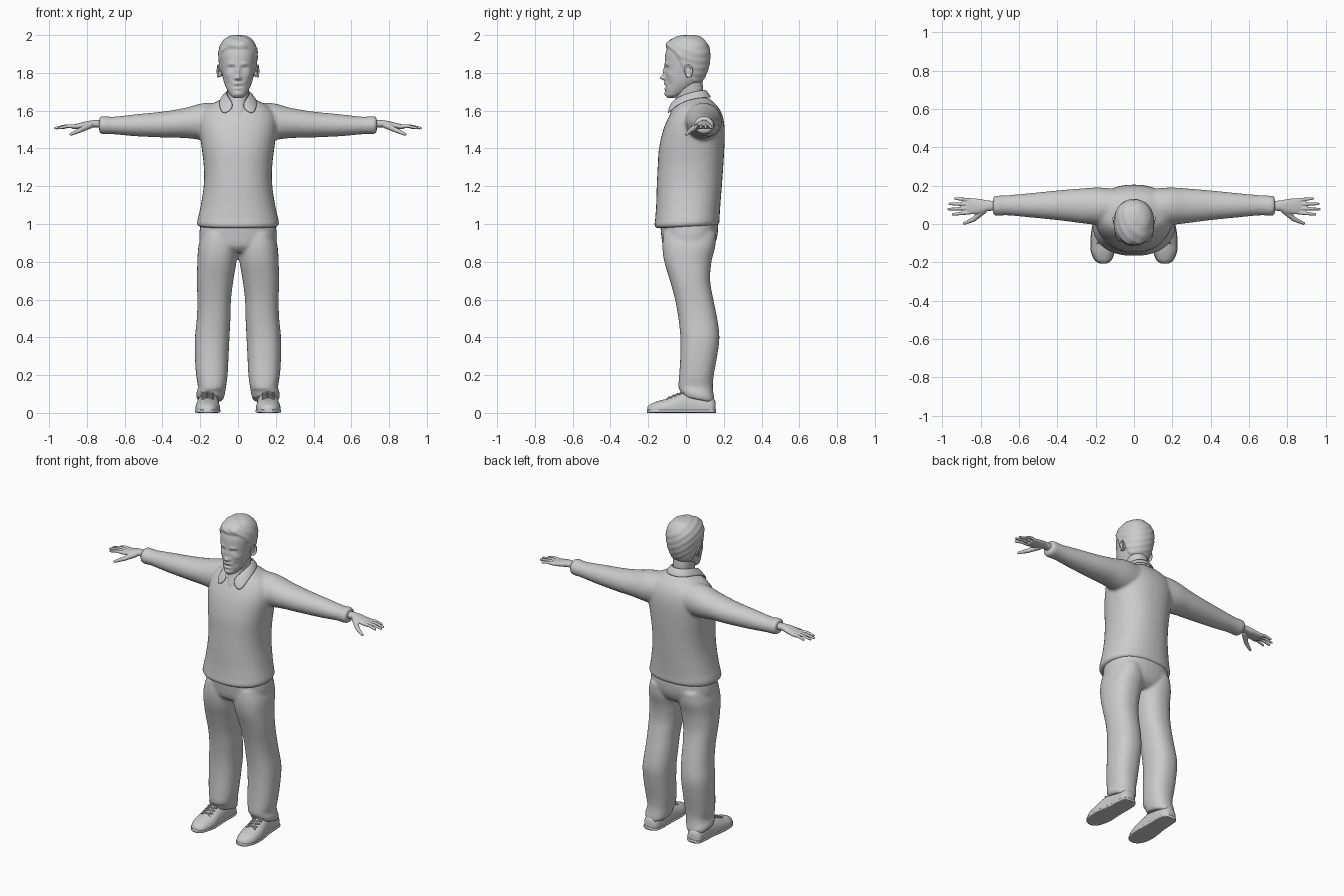
import bpy, bmesh, math
from mathutils import Vector, Matrix

cube = bpy.data.objects.get("Cube")
if cube:
    bpy.data.objects.remove(cube, do_unlink=True)

GREY = (0.6, 0.6, 0.6, 1)
mat = bpy.data.materials.new("plain grey")
mat.use_nodes = True
mat.diffuse_color = GREY
mat.node_tree.nodes["Principled BSDF"].inputs["Base Color"].default_value = GREY


def spline(rows, steps):
    """Smoothly interpolate between section rows."""
    out = []
    for i in range(len(rows) - 1):
        p0, p1 = rows[max(i - 1, 0)], rows[i]
        p2, p3 = rows[i + 1], rows[min(i + 2, len(rows) - 1)]
        for s in range(steps):
            t = s / steps
            out.append([b + t * (c - a) / 2 + t * t * (2 * a - 5 * b + 4 * c - d) / 2
                        + t ** 3 * (3 * b - a - 3 * c + d) / 2
                        for a, b, c, d in zip(p0, p1, p2, p3)])
    return out + [list(rows[-1])]


def loft(bm, axis, rows, sides=36, power=2.3, steps=4):
    """Skin rounded sections given as (position, a min, a max, b min, b max)."""
    rings = []
    for t, a0, a1, b0, b1 in spline(rows, steps):
        ring = []
        for k in range(sides):
            ang = math.tau * k / sides
            c, s = math.cos(ang), math.sin(ang)
            a = (a0 + a1) / 2 + (a1 - a0) / 2 * math.copysign(abs(c) ** (2 / power), c)
            b = (b0 + b1) / 2 + (b1 - b0) / 2 * math.copysign(abs(s) ** (2 / power), s)
            ring.append(bm.verts.new({"x": (t, a, b), "y": (a, t, b), "z": (a, b, t)}[axis]))
        rings.append(ring)
    for lo, hi in zip(rings, rings[1:]):
        for k in range(sides):
            n = (k + 1) % sides
            bm.faces.new((lo[k], lo[n], hi[n], hi[k]))
    bm.faces.new(rings[0])
    bm.faces.new(rings[-1])


def centred(rows):
    return [(z, -w, w, y0, y1) for z, w, y0, y1 in rows]


def ball(bm, centre, size):
    m = Matrix.Translation(centre) @ Matrix.Diagonal((*size, 1))
    bmesh.ops.create_uvsphere(bm, u_segments=16, v_segments=10, radius=1, matrix=m)


def limb(bm, points, r0, r1):
    """Round tapered chain through points."""
    n = len(points) - 1
    radius = [r0 + (r1 - r0) * i / n for i in range(n + 1)]
    for p, r in zip(points, radius):
        ball(bm, p, (r, r, r))
    for i in range(n):
        p, q = Vector(points[i]), Vector(points[i + 1])
        rot = (q - p).to_track_quat("Z", "Y").to_matrix().to_4x4()
        bmesh.ops.create_cone(bm, cap_ends=True, segments=12, radius1=radius[i],
                              radius2=radius[i + 1], depth=(q - p).length,
                              matrix=Matrix.Translation((p + q) / 2) @ rot)


def mirror(bm):
    copy = bmesh.ops.duplicate(bm, geom=bm.verts[:] + bm.edges[:] + bm.faces[:])["geom"]
    for v in copy:
        if isinstance(v, bmesh.types.BMVert):
            v.co.x = -v.co.x


def finish(bm, name, voxel=0, smooth=0):
    bmesh.ops.recalc_face_normals(bm, faces=bm.faces[:])
    me = bpy.data.meshes.new(name)
    bm.to_mesh(me)
    bm.free()
    me.materials.append(mat)
    me.polygons.foreach_set("use_smooth", [True] * len(me.polygons))
    ob = bpy.data.objects.new(name, me)
    bpy.context.collection.objects.link(ob)
    if voxel:
        mod = ob.modifiers.new("fuse", "REMESH")
        mod.mode, mod.voxel_size, mod.use_smooth_shade = "VOXEL", voxel, True
    if smooth:
        mod = ob.modifiers.new("soften", "SMOOTH")
        mod.factor, mod.iterations = 0.5, smooth
    return ob


# Sweater: sleeves fused with the body
bm = bmesh.new()
loft(bm, "x", [(.05, 0, .18, 1.45, 1.64), (.18, -.005, .19, 1.445, 1.64),
               (.28, .005, .185, 1.455, 1.615), (.4, .02, .175, 1.458, 1.595),
               (.55, .035, .16, 1.465, 1.58), (.66, .045, .15, 1.475, 1.568),
               (.715, .042, .148, 1.475, 1.572), (.735, .048, .142, 1.482, 1.566)], power=2)
mirror(bm)
loft(bm, "z", centred([(.98, .205, -.155, .17), (.995, .217, -.167, .178), (1.03, .212, -.163, .178),
                       (1.1, .197, -.158, .182), (1.2, .182, -.155, .19), (1.3, .181, -.15, .197),
                       (1.4, .192, -.143, .203), (1.5, .205, -.12, .205), (1.57, .2, -.09, .195),
                       (1.62, .165, -.06, .17), (1.65, .11, -.04, .14), (1.67, .07, -.02, .115)]))
for v in bm.verts:
    if v.co.z < 1.03:
        v.co.z += .05 * (v.co.y + .1)
finish(bm, "sweater", .009, 6)

# Trousers: two legs fused with the seat
bm = bmesh.new()
loft(bm, "z", [(.07, .078, .215, -.02, .15), (.1, .07, .222, -.03, .15), (.135, .064, .212, -.04, .142),
               (.2, .055, .222, -.036, .147), (.3, .05, .228, -.03, .165), (.4, .045, .228, -.03, .177),
               (.5, .04, .218, -.04, .165), (.6, .037, .215, -.058, .145), (.7, .025, .218, -.085, .128),
               (.8, .008, .215, -.115, .135), (.88, 0, .21, -.125, .155), (.95, .02, .19, -.12, .16)])
for v in bm.verts:
    if v.co.z < .12:
        v.co.z -= .2 * (v.co.y - .06)
mirror(bm)
loft(bm, "z", centred([(.85, .12, -.09, .11), (.88, .19, -.12, .145), (.93, .205, -.13, .165),
                       (.99, .2, -.135, .17), (1.02, .19, -.13, .165)]))
finish(bm, "trousers", .009, 5)

# Shoes with soles and laces
SHOE = [(-.205, .145, .175, .03), (-.19, .122, .2, .045), (-.15, .105, .22, .062), (-.1, .096, .225, .076),
        (-.04, .098, .22, .1), (.02, .1, .21, .112), (.1, .1, .205, .1), (.14, .11, .2, .085),
        (.157, .13, .18, .06)]
bm = bmesh.new()
loft(bm, "y", [(y, a, b, -top * .4, top) for y, a, b, top in SHOE], power=2.2)
bmesh.ops.bisect_plane(bm, geom=bm.verts[:] + bm.edges[:] + bm.faces[:], plane_co=(0, 0, .008),
                       plane_no=(0, 0, -1), clear_outer=True)
mirror(bm)
finish(bm, "shoes")
bm = bmesh.new()
loft(bm, "y", [(y * 1.01, a - .003, b + .003, 0, .018) for y, a, b, top in SHOE], power=5)
mirror(bm)
finish(bm, "soles")
bm = bmesh.new()
for i in range(4):
    y, z = -.1 + .022 * i, .078 + .009 * i
    for s in (-1, 1):
        limb(bm, [(.16 - s * .03, y, z - .004), (.16, y + .011, z + .006),
                  (.16 + s * .03, y + .022, z + .002)], .004, .004)
mirror(bm)
finish(bm, "laces")

# Hands
bm = bmesh.new()
loft(bm, "x", [(.7, .068, .122, 1.505, 1.55), (.76, .068, .122, 1.512, 1.55), (.8, .055, .13, 1.507, 1.544),
               (.85, .05, .135, 1.502, 1.532), (.875, .053, .132, 1.502, 1.525)], sides=24)
for y, tip_x, tip_y in ((.06, .945, .05), (.082, .967, .077), (.104, .962, .105), (.125, .932, .133)):
    mid = ((.86 + tip_x) / 2, (y + tip_y) / 2, 1.518)
    limb(bm, [(.86, y, 1.516), mid, (tip_x, tip_y, 1.508)], .011, .007)
limb(bm, [(.785, .07, 1.522), (.835, .025, 1.497), (.885, .003, 1.475)], .018, .008)
mirror(bm)
finish(bm, "hands", .0035, 3)

# Head: lofted skull, then sculpted features and a raised hair mass
bm = bmesh.new()
loft(bm, "z", centred([(1.668, .02, -.098, -.06), (1.68, .038, -.105, -.03), (1.7, .052, -.108, .01),
                       (1.73, .067, -.11, .05), (1.76, .077, -.11, .08), (1.8, .085, -.11, .102),
                       (1.85, .092, -.112, .117), (1.9, .096, -.109, .12), (1.94, .088, -.095, .112),
                       (1.97, .068, -.07, .09), (1.985, .045, -.04, .068), (1.992, .012, 0, .035)]),
     sides=96, power=2.2, steps=7)
BUMPS = [(0, 1.774, .012, .012, .028), (0, 1.805, .009, .024, .014), (.014, 1.77, .007, .007, .009),
         (.036, 1.846, .02, .008, .008), (.034, 1.826, .016, .011, -.014), (.035, 1.824, .01, .006, .007),
         (0, 1.745, .026, .008, .007), (0, 1.727, .022, .004, -.006), (0, 1.717, .018, .006, .006),
         (0, 1.688, .022, .012, .008), (.058, 1.79, .016, .014, .006), (.052, 1.74, .014, .018, -.006),
         (.03, 1.955, .035, .018, .012)]
HAIRLINE = [(-.2, 1.925), (-.085, 1.925), (-.055, 1.9), (-.03, 1.86), (-.01, 1.8), (.025, 1.8),
            (.04, 1.745), (.2, 1.735)]


def hairline(y):
    for (y0, z0), (y1, z1) in zip(HAIRLINE, HAIRLINE[1:]):
        if y <= y1:
            return z0 + (z1 - z0) * (y - y0) / (y1 - y0)
    return z1


bm.normal_update()
bmesh.ops.recalc_face_normals(bm, faces=bm.faces[:])
normals = {v: v.normal.copy() for v in bm.verts}
for v in bm.verts:
    x, y, z = v.co
    facing = max(0, min(1, -y / .05))
    for bx, bz, sx, sz, amount in BUMPS:
        v.co.y -= facing * amount * math.exp(-((abs(x) - bx) / sx) ** 2 - ((z - bz) / sz) ** 2)
    raised = max(0, min(1, (z - hairline(y)) / .012))
    strands = .0012 * math.sin(90 * x + 160 * z + 60 * y)
    v.co += normals[v] * raised * (.009 + strands)
finish(bm, "head", 0, 1)

# Ears with a raised rim
bm = bmesh.new()
ball(bm, (.093, .012, 1.808), (.012, .018, .03))
arc = [math.radians(a) for a in range(-110, 171, 28)]
limb(bm, [(.104 + .004 * math.cos(a), .012 + .02 * math.cos(a), 1.81 + .03 * math.sin(a)) for a in arc],
     .006, .005)
mirror(bm)
finish(bm, "ears", .003, 2)

# Neck, filling the open collar
bm = bmesh.new()
loft(bm, "z", centred([(1.56, .055, -.09, .06), (1.6, .055, -.079, .08), (1.64, .055, -.062, .09),
                       (1.68, .056, -.052, .09), (1.72, .06, -.055, .09), (1.77, .06, -.04, .085)]))
finish(bm, "neck")

# Shirt collar: top edge and fall edge from front point to back
bm = bmesh.new()
pairs = [((.012, -.088, 1.622), (.08, -.105, 1.565)), ((.042, -.066, 1.665), (.104, -.062, 1.622)),
         ((.066, .02, 1.698), (.1, .025, 1.662)), ((.05, .085, 1.71), (.07, .118, 1.668)),
         ((0, .105, 1.712), (0, .138, 1.668))]
edges = [[bm.verts.new(p) for p in pair] for pair in pairs]
for (a, b), (c, d) in zip(edges, edges[1:]):
    bm.faces.new((a, b, d, c))
collar = finish(bm, "shirt_collar")
collar.modifiers.new("mirror", "MIRROR").use_clip = True
thick = collar.modifiers.new("cloth", "SOLIDIFY")
thick.thickness, thick.offset = .012, 0
rounding = collar.modifiers.new("round", "SUBSURF")
rounding.levels = rounding.render_levels = 2
